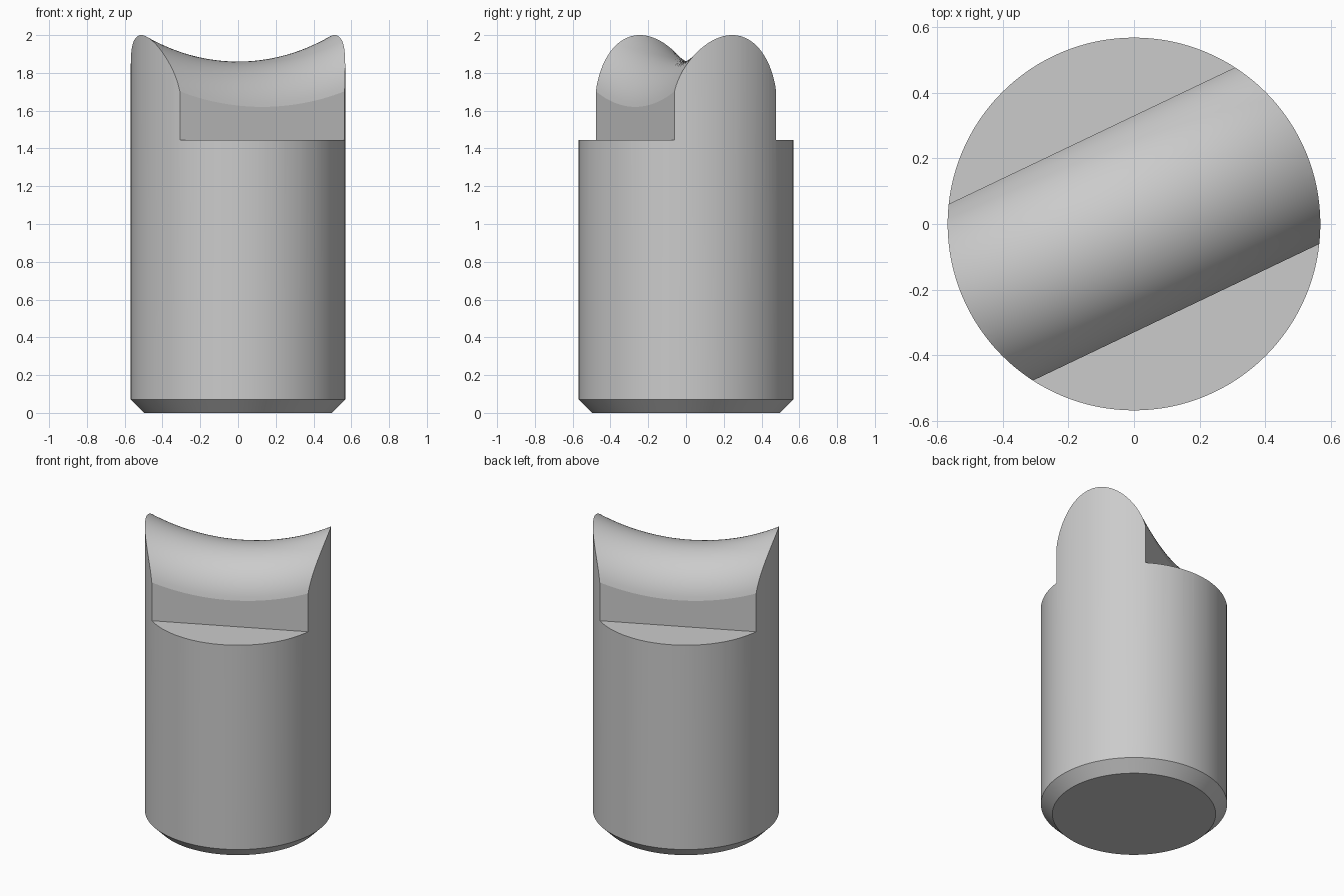
import bpy
import bmesh
import math

if "Cube" in bpy.data.objects:
    bpy.data.objects.remove(bpy.data.objects["Cube"], do_unlink=True)

RADIUS = 0.568        # barrel radius
CHAMFER = 0.07        # bottom bevel
SHELF = 1.445         # height of the two side ledges
HALF = 0.298          # half thickness of the tongue
ARC = 0.305           # radius of the rounded tongue crest
SADDLE = 1.22         # radius of the lengthwise dip
CREST = 1.86          # lowest point of the crest
TURN = math.radians(25.5)
SIDES = 128

grey = bpy.data.materials.new("grey")
grey.use_nodes = True
grey.diffuse_color = (0.6, 0.6, 0.6, 1)
grey.node_tree.nodes["Principled BSDF"].inputs["Base Color"].default_value = (0.6, 0.6, 0.6, 1)


def loft(name, rings):
    """Skin a list of closed rings and cap both ends."""
    bm = bmesh.new()
    rows = [[bm.verts.new(p) for p in ring] for ring in rings]
    n = len(rows[0])
    for a, b in zip(rows, rows[1:]):
        for i in range(n):
            j = (i + 1) % n
            bm.faces.new((a[i], a[j], b[j], b[i]))
    bm.faces.new(rows[0])
    bm.faces.new(rows[-1])
    bmesh.ops.recalc_face_normals(bm, faces=bm.faces)
    mesh = bpy.data.meshes.new(name)
    bm.to_mesh(mesh)
    bm.free()
    mesh.materials.append(grey)
    obj = bpy.data.objects.new(name, mesh)
    bpy.context.collection.objects.link(obj)
    return obj


def circle(r, z):
    steps = [2 * math.pi * i / SIDES for i in range(SIDES)]
    return [(r * math.cos(a), r * math.sin(a), z) for a in steps]


def section(s):
    """Ledges, walls and rounded crest at distance s along the tongue."""
    pts = [(1, -0.5), (1, SHELF), (HALF, SHELF)]
    edge = math.asin(HALF / ARC)
    for i in range(33):
        a = edge * (1 - i / 16)
        drop = ARC * (1 - math.cos(a))
        z = CREST + SADDLE - math.sqrt((SADDLE + drop) ** 2 - s * s)
        pts.append((ARC * math.sin(a), z))
    pts += [(-HALF, SHELF), (-1, SHELF), (-1, -0.5)]
    c, t = math.cos(TURN), math.sin(TURN)
    return [(s * c - v * t, s * t + v * c, z) for v, z in pts]


# Chamfered barrel, left tall so the tongue can be shaped from it
plug = loft("saddle_topped_plug", [circle(RADIUS - CHAMFER, 0), circle(RADIUS, CHAMFER),
                                   circle(RADIUS, 2.3)])

# Shaping block: ledges plus saddle-shaped tongue
shaper = loft("shaping_block", [section(0.7 * (i / 20 - 1)) for i in range(41)])
shaper.hide_render = True

cut = plug.modifiers.new("shape", "BOOLEAN")
cut.operation = "INTERSECT"
cut.solver = "EXACT"
cut.object = shaper

bpy.ops.object.select_all(action="DESELECT")
plug.select_set(True)
bpy.context.view_layer.objects.active = plug
bpy.ops.object.modifier_apply(modifier=cut.name)
bpy.data.objects.remove(shaper, do_unlink=True)
bpy.ops.object.shade_smooth_by_angle(angle=math.radians(10))
